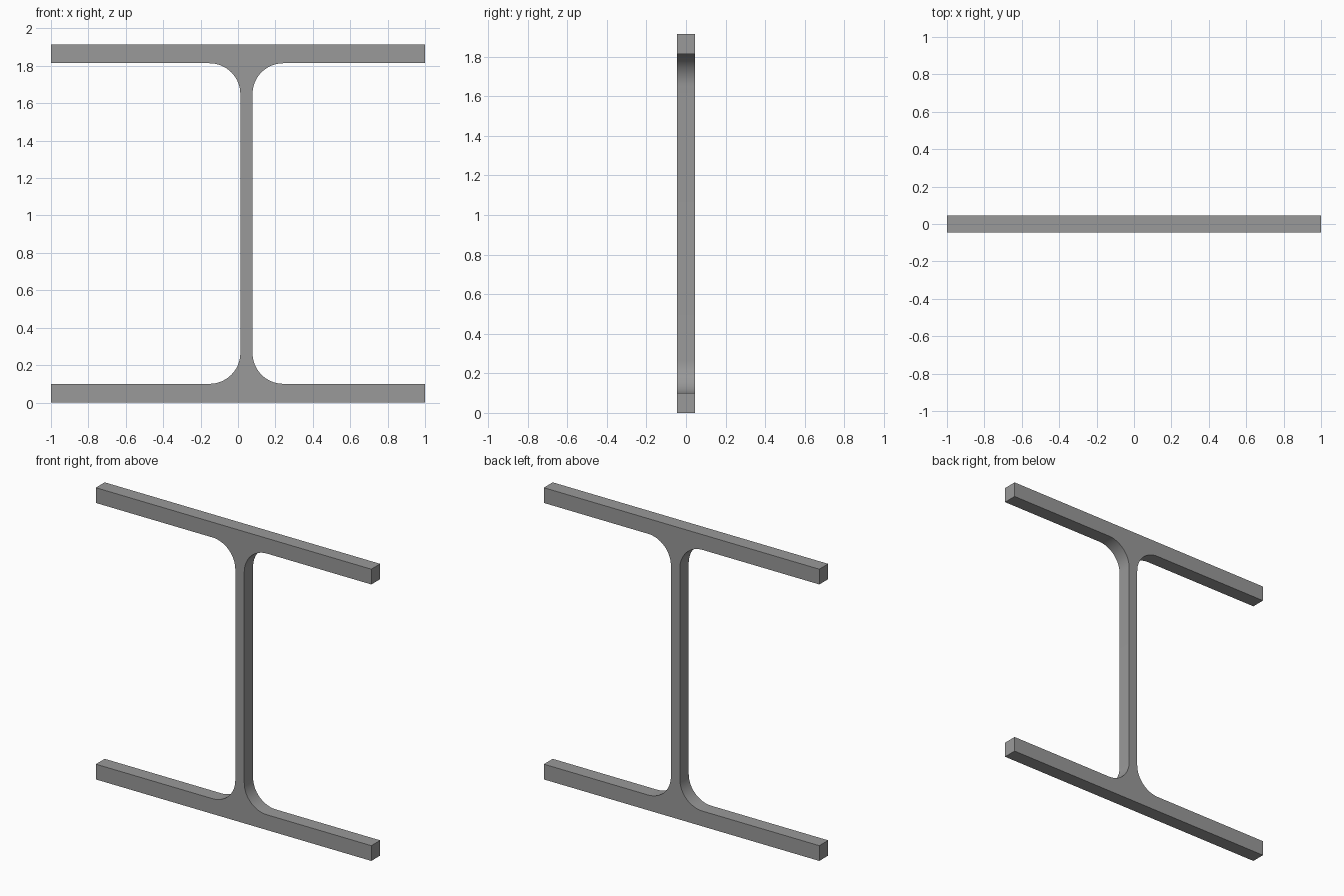
import bpy, bmesh, math

if "Cube" in bpy.data.objects:
    bpy.data.objects.remove(bpy.data.objects["Cube"])

# Main dimensions
HALF_LEN, HEIGHT, FLANGE = 1.0, 1.914, 0.10
WEB_X, WEB_HALF, FILLET = 0.045, 0.0325, 0.165
HALF_DEPTH, STEPS = 0.046, 16

steel = bpy.data.materials.new("steel grey")
steel.diffuse_color = (0.32, 0.32, 0.32, 1)
steel.use_nodes = True
steel.node_tree.nodes["Principled BSDF"].inputs["Base Color"].default_value = steel.diffuse_color


def fillet(side, top):
    """Quarter arc from the flange to the web on one side of the web."""
    cx = WEB_X + side * (WEB_HALF + FILLET)
    s = -1 if top else 1
    cz = (HEIGHT - FLANGE if top else FLANGE) + s * FILLET
    return [(cx - side * FILLET * math.sin(a), cz - s * FILLET * math.cos(a))
            for a in (math.pi / 2 * i / STEPS for i in range(STEPS + 1))]


# I-section outline, counter-clockwise seen from the front
outline = [(-HALF_LEN, 0), (HALF_LEN, 0), (HALF_LEN, FLANGE)]
outline += fillet(1, False) + fillet(1, True)[::-1]
outline += [(HALF_LEN, HEIGHT - FLANGE), (HALF_LEN, HEIGHT),
            (-HALF_LEN, HEIGHT), (-HALF_LEN, HEIGHT - FLANGE)]
outline += fillet(-1, True) + fillet(-1, False)[::-1]
outline += [(-HALF_LEN, FLANGE)]

# Extrude the outline through its depth
bm = bmesh.new()
face = bm.faces.new([bm.verts.new((x, -HALF_DEPTH, z)) for x, z in outline])
ext = bmesh.ops.extrude_face_region(bm, geom=[face], use_keep_orig=True)
for v in ext["geom"]:
    if isinstance(v, bmesh.types.BMVert):
        v.co.y = HALF_DEPTH
bmesh.ops.recalc_face_normals(bm, faces=bm.faces)
mesh = bpy.data.meshes.new("i_beam")
bm.to_mesh(mesh)
bm.free()
mesh.materials.append(steel)
beam = bpy.data.objects.new("i_beam", mesh)
bpy.context.collection.objects.link(beam)

# Smooth the fillets, keep the edges sharp
bpy.context.view_layer.objects.active = beam
beam.select_set(True)
bpy.ops.object.shade_smooth_by_angle(angle=math.radians(30))
